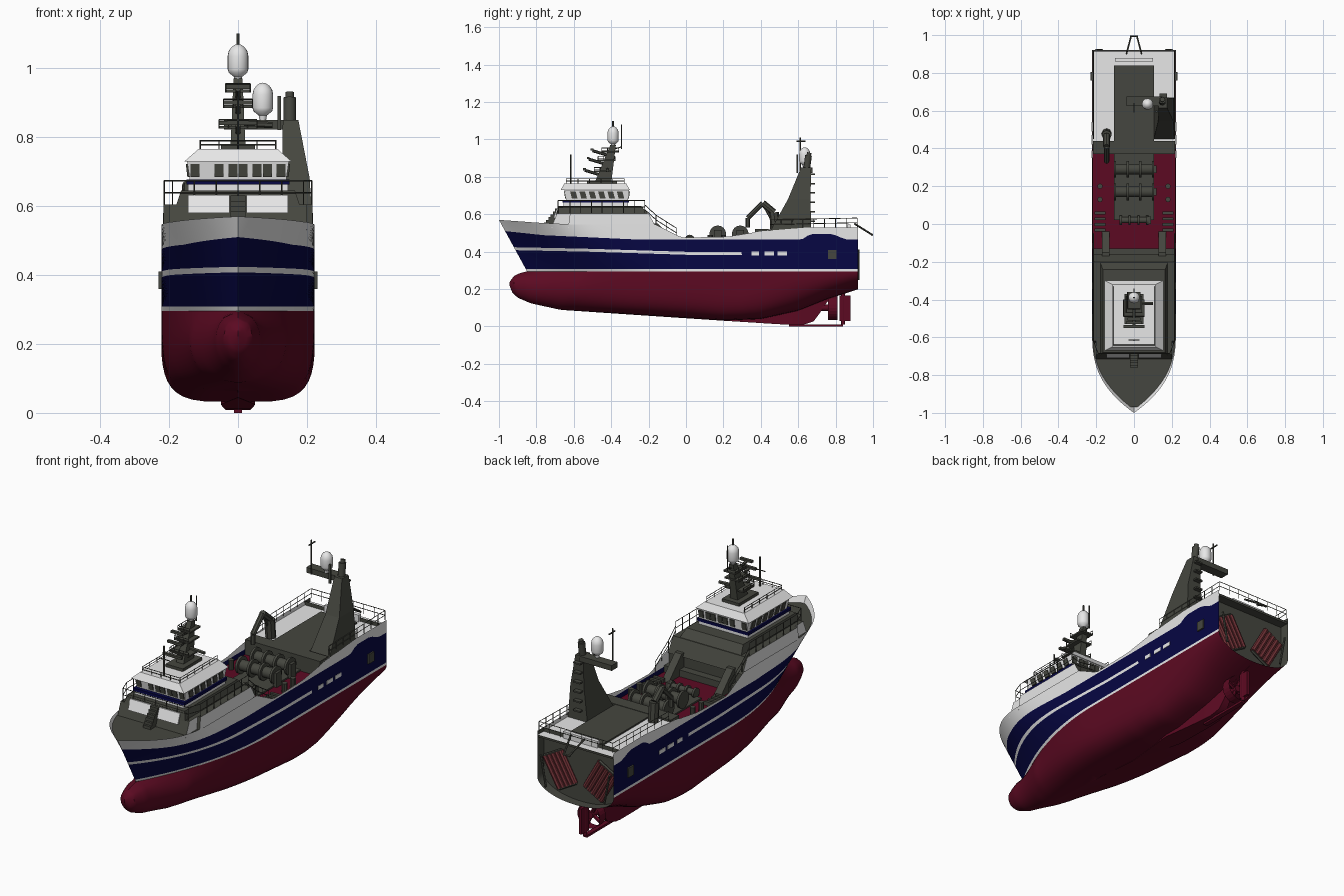
import bpy, bmesh, math
from mathutils import Vector

cube = bpy.data.objects.get("Cube")
if cube:
    bpy.data.objects.remove(cube)

# Materials
COLOURS = {
    "hull red": (0.108, 0.003, 0.016),
    "hull blue": (0.002, 0.002, 0.056),
    "white paint": (0.82, 0.82, 0.82),
    "dark grey steel": (0.06, 0.062, 0.05),
    "faded door red": (0.17, 0.032, 0.038),
}
RED, BLUE, WHITE, GREY, DOOR = range(len(COLOURS))
MATERIALS = []
for label, rgb in COLOURS.items():
    mat = bpy.data.materials.new(label)
    mat.use_nodes = True
    mat.diffuse_color = (*rgb, 1)
    mat.node_tree.nodes["Principled BSDF"].inputs["Base Color"].default_value = (*rgb, 1)
    MATERIALS.append(mat)


# Helpers
def interp(value, points):
    for (a, fa), (b, fb) in zip(points, points[1:]):
        if value <= b:
            return fa + (fb - fa) * max(0, (value - a) / (b - a))
    return points[-1][1]


def finish(name, bm, recalc=True):
    if recalc:
        bmesh.ops.recalc_face_normals(bm, faces=bm.faces)
    mesh = bpy.data.meshes.new(name)
    bm.to_mesh(mesh)
    bm.free()
    for mat in MATERIALS:
        mesh.materials.append(mat)
    obj = bpy.data.objects.new(name, mesh)
    bpy.context.collection.objects.link(obj)
    bpy.ops.object.select_all(action="DESELECT")
    obj.select_set(True)
    bpy.context.view_layer.objects.active = obj
    bpy.ops.object.shade_smooth_by_angle(angle=math.radians(35))


def taper(bm, mat, low, high):
    """Block between two level rectangles, each (x0, x1, y0, y1, z)."""
    rings = []
    for x0, x1, y0, y1, z in (low, high):
        rings.append([bm.verts.new((x, y, z)) for x, y in ((x0, y0), (x1, y0), (x1, y1), (x0, y1))])
    a, b = rings
    faces = [bm.faces.new(a[::-1]), bm.faces.new(b)]
    faces += [bm.faces.new((a[i], a[(i + 1) % 4], b[(i + 1) % 4], b[i])) for i in range(4)]
    for face in faces:
        face.material_index = mat
    return faces


def box(bm, mat, x, y, z):
    taper(bm, mat, (*x, *y, z[0]), (*x, *y, z[1]))


def bar(bm, mat, start, end, radius, sides=6):
    start, end = Vector(start), Vector(end)
    made = bmesh.ops.create_cone(bm, cap_ends=True, segments=sides, radius1=radius,
                                 radius2=radius, depth=(end - start).length)["verts"]
    turn = (end - start).to_track_quat("Z", "Y").to_matrix()
    for v in made:
        v.co = turn @ v.co + (start + end) / 2
        for face in v.link_faces:
            face.material_index = mat


def rail(bm, points, height=0.05, gap=0.06):
    for a, b in zip(points, points[1:]):
        a, b, up = Vector(a), Vector(b), Vector((0, 0, height))
        for level in (0.5, 1):
            bar(bm, GREY, a + up * level, b + up * level, 0.002, 4)
        count = max(1, round((b - a).length / gap))
        for i in range(count + 1):
            foot = a.lerp(b, i / count)
            bar(bm, GREY, foot, foot + up, 0.002, 4)


def lathe(name, x, y, z, mat, profile):
    bm = bmesh.new()
    points = [bm.verts.new((x + r, y, z + h)) for r, h in profile]
    edges = [bm.edges.new(pair) for pair in zip(points, points[1:])]
    bmesh.ops.spin(bm, geom=points + edges, cent=(x, y, 0), axis=(0, 0, 1), angle=math.tau, steps=20)
    bmesh.ops.remove_doubles(bm, verts=bm.verts, dist=0.0005)
    for face in bm.faces:
        face.material_index = mat
    finish(name, bm)


# Hull form
WATER, STERN, TRANSOM, BEAM = 0.295, 0.92, 0.87, 0.222


def stem(z):
    return -0.85 - 0.15 * (z - WATER) / 0.275


def half_width(y, z):
    flare = min(1, max(0, (z - WATER) / 0.26))
    along = min(1, max(0, (y - stem(z)) / (0.8 - 0.39 * flare)))
    return BEAM * (1 - (1 - along) ** (2 + flare * 0.7))


def shell(name, rings, rule):
    """Skin half sections on both sides and close them with a recessed grey transom."""
    rings.append([(x * 0.985, TRANSOM, z) for x, y, z in rings[-1]])
    bm = bmesh.new()
    for side in (1, -1):
        grid = [[bm.verts.new((x * side, y, z)) for x, y, z in ring] for ring in rings]
        for a, b in zip(grid, grid[1:]):
            for row in range(len(a) - 1):
                quad = (a[row], b[row], b[row + 1], a[row + 1])
                face = bm.faces.new(quad[::side])
                face.material_index = GREY if b is grid[-1] else rule(row, a[row].co.y)
        last = grid[-1]
        middle = [bm.verts.new((0, TRANSOM, last[i].co.z)) for i in (-1, 0)]
        bm.faces.new((last + middle)[::side]).material_index = GREY
    bmesh.ops.remove_doubles(bm, verts=bm.verts, dist=0.0002)
    finish(name, bm, recalc=False)


steps = [(i / 80) ** 1.3 for i in range(81)]
sheer = ((-1, 0.57), (-0.8, 0.555), (-0.6, 0.545), (-0.17, 0.545), (-0.05, 0.475), (0.2, 0.48), (0.4, 0.51), (0.65, 0.53))
blue_top = ((-1, 0.51), (-0.8, 0.488), (-0.3, 0.465), (0.61, 0.465), (0.66, 0.495), (0.78, 0.495), (0.85, 0.465))
stripe = ((-1, 0.408), (-0.6, 0.4), (0, 0.382))
rings = []
for t in steps:
    guess = -1 + t * (STERN + 1)
    low = interp(guess, stripe)
    ring = []
    for z in (WATER, 0.308, low, low + 0.016, interp(guess, blue_top), interp(guess, sheer)):
        y = stem(z) + (STERN - stem(z)) * t
        ring.append((half_width(y, z), y, z))
    rings.append(ring)
shell("hull_topsides", rings, lambda row, y: WHITE if row in (0, 4) or (row == 2 and y < 0.28) else BLUE)

# Underwater body: body bottom, centreline, bulb and skeg run along the length
bilge = ((-0.945, 0.225), (-0.93, 0.185), (-0.9, 0.155), (-0.83, 0.125), (-0.67, 0.09), (-0.3, 0.065),
         (0.2, 0.032), (0.4, 0.04), (0.6, 0.085), (0.75, 0.145), (STERN, 0.2))
centre = ((-0.3, 0.064), (0.2, 0.031), (0.5, 0.012), (0.62, 0.008), (0.68, 0.025), (0.73, 0.09), (0.76, 0.15), (0.77, 1))
crown = ((-0.945, 0.235), (-0.92, 0.27), (-0.89, 0.285), (-0.85, WATER))
bulb = ((-0.945, 0), (-0.92, 0.04), (-0.85, 0.065), (-0.6, 0.1), (-0.2, 0))
skeg = ((0, 0), (0.3, 0.05), (0.6, 0.035), (0.74, 0.015), (0.78, 0))
fullness = ((-0.85, 1.8), (-0.3, 3.6), (0.3, 4.5), (0.6, 2.8), (STERN, 2.1))
rings = []
for t in steps:
    y = -0.945 + t * (STERN + 0.945)
    body_low, top, power = interp(y, bilge), interp(y, crown), interp(y, fullness)
    bottom = body_low - 0.001
    if y > -0.3:
        bottom = min(bottom, interp(y, centre))
    heights = [bottom + (body_low - bottom) * k / 3 for k in range(3)]
    heights += [body_low + (top - body_low) * (1 - math.cos(j / 14 * math.pi / 2)) for j in range(15)]
    ring = [(0, y, bottom)]
    for z in heights:
        level = min(1, max(0, (z - body_low) / (WATER - body_low)))
        body = half_width(y, WATER) * (1 - (1 - level) ** power) ** (1 / power)
        nose = interp(y, bulb) * math.sqrt(max(0, 1 - (2 * (z - bottom) / (top - bottom) - 1) ** 2))
        parts = (body, nose, interp(y, skeg))
        ring.append((min(BEAM, sum(part ** 2.5 for part in parts) ** 0.4), y, z))
    rings.append(ring)
shell("hull_bottom", rings, lambda row, y: RED)

# Propeller nozzle and rudder
bm = bmesh.new()
box(bm, RED, (-0.012, 0.012), (0.55, 0.84), (0, 0.012))
box(bm, RED, (-0.008, 0.008), (0.82, 0.88), (0.03, 0.165))
bar(bm, RED, (0, 0.84, 0.01), (0, 0.84, 0.22), 0.01, 12)
bar(bm, RED, (0, 0.68, 0.1), (0, 0.8, 0.1), 0.018, 12)
ring = [Vector((math.cos(a * math.tau / 24), 0, math.sin(a * math.tau / 24))) * 0.065 for a in range(24)]
for a, b in zip(ring, ring[1:] + ring[:1]):
    quad = [p + Vector((0, y, 0.1)) for p, y in ((a, 0.76), (b, 0.76), (b, 0.81), (a, 0.81))]
    bm.faces.new([bm.verts.new(p) for p in quad]).material_index = RED
for blade in range(4):
    angle = blade * math.pi / 2 + 0.4
    bar(bm, RED, (0, 0.78, 0.1), (0.058 * math.cos(angle), 0.79, 0.1 + 0.058 * math.sin(angle)), 0.01)
finish("rudder_and_propeller", bm)


# Decks
def deck(name, y0, y1, z, mat):
    bm = bmesh.new()
    ys = [y0 + (y1 - y0) * (i / 20) ** 1.5 for i in range(21)]
    right = [(half_width(y, z) - 0.002, y, z) for y in ys]
    left = [(-x, y, z) for x, y, z in reversed(right)]
    bm.faces.new([bm.verts.new(p) for p in right + left]).material_index = mat
    finish(name, bm, recalc=False)


deck("forecastle_deck", -0.97, -0.17, 0.54, GREY)
deck("main_deck", -0.18, 0.4, 0.44, RED)
deck("aft_deck", 0.4, STERN - 0.002, 0.51, WHITE)
bm = bmesh.new()
box(bm, GREY, (-0.218, 0.218), (-0.185, -0.13), (0.44, 0.475))
box(bm, GREY, (-0.218, 0.218), (-0.185, -0.17), (0.44, 0.542))
box(bm, GREY, (-0.105, 0.105), (0.02, 0.4), (0.44, 0.448))
box(bm, GREY, (-0.218, 0.218), (0.37, 0.44), (0.44, 0.52))
box(bm, GREY, (-0.105, 0.105), (0.44, 0.84), (0.51, 0.518))
box(bm, GREY, (-0.218, 0.218), (TRANSOM, 0.918), (0.498, 0.508))
box(bm, WHITE, (-0.1, 0.1), (0.86, 0.88), (0.51, 0.545))
for side in (-1, 1):
    taper(bm, GREY, (side * 0.15 - 0.02, side * 0.15 + 0.02, -0.18, -0.04, 0.44),
          (side * 0.15 - 0.02, side * 0.15 + 0.02, -0.18, -0.15, 0.55))
    for i in range(4):
        box(bm, GREY, sorted((side * 0.15, side * 0.21)), (i * 0.03 - 0.04, i * 0.03 - 0.025), (0.44, 0.46))
finish("deck_fittings", bm)

# Deckhouse: full-width white base, grey upper band, bridge and visor
bm = bmesh.new()
for mat, low, high in (
        (WHITE, (-0.217, 0.217, -0.63, -0.16, 0.53), (-0.216, 0.216, -0.62, -0.2, 0.605)),
        (WHITE, (-0.2, 0.2, -0.72, -0.62, 0.53), (-0.2, 0.2, -0.69, -0.62, 0.605)),
        (GREY, (-0.18, 0.18, -0.695, -0.2, 0.6), (-0.165, 0.165, -0.68, -0.24, 0.645))):
    faces = taper(bm, mat, low, high)
    for index in (1, 2, 4):
        faces[index].material_index = GREY
for side in (-1, 1):
    x = sorted((side * 0.025, side * 0.145))
    taper(bm, WHITE, (*x, -0.709, -0.7, 0.58), (*x, -0.69, -0.68, 0.632))
for i in range(6):
    box(bm, GREY, (-0.022, 0.022), (i * 0.012 - 0.76, i * 0.012 - 0.74), (0.53, 0.555 + i * 0.015))
box(bm, WHITE, (-0.145, 0.145), (-0.655, -0.31), (0.64, 0.662))
box(bm, BLUE, (-0.15, 0.15), (-0.66, -0.305), (0.662, 0.677))
taper(bm, WHITE, (-0.14, 0.14, -0.64, -0.31, 0.677), (-0.148, 0.148, -0.65, -0.305, 0.732))
taper(bm, WHITE, (-0.155, 0.155, -0.67, -0.3, 0.73), (-0.115, 0.115, -0.65, -0.32, 0.765))
finish("deckhouse", bm)

# Wheelhouse windows
bm = bmesh.new()
for x in (-0.125, -0.055, -0.015, 0.015, 0.055, 0.085, 0.125):
    for low, high in ((-0.646, -0.652), (-0.313, -0.308)):
        taper(bm, GREY, (x - 0.013, x + 0.013, low, low + 0.008, 0.685), (x - 0.013, x + 0.013, high, high + 0.008, 0.722))
for i in range(6):
    y = -0.595 + i * 0.05
    for x in (-0.144, 0.144):
        taper(bm, GREY, (x - 0.003, x + 0.003, y - 0.015, y + 0.015, 0.685),
              (x * 1.03 - 0.003, x * 1.03 + 0.003, y - 0.025, y + 0.005, 0.722))
finish("wheelhouse_windows", bm)

# Main mast with radar platforms
bm = bmesh.new()
taper(bm, GREY, (-0.022, 0.022, -0.49, -0.4, 0.765), (-0.013, 0.013, -0.405, -0.375, 0.97))
box(bm, GREY, (-0.05, 0.05), (-0.53, -0.37), (0.765, 0.78))
for z, reach, y in ((0.825, 0.055, -0.44), (0.885, 0.042, -0.42), (0.93, 0.035, -0.4)):
    box(bm, GREY, (-reach, reach), (y - 0.05, y + 0.04), (z, z + 0.008))
    rail(bm, [(reach, y - 0.05, z), (-reach, y - 0.05, z), (-reach, y + 0.04, z)], 0.025, 0.03)
    bar(bm, GREY, (0, y, z - 0.02), (0, y - 0.1, z + 0.01), 0.008)
    box(bm, GREY, (-reach, reach), (y - 0.11, y - 0.095), (z + 0.01, z + 0.022))
bar(bm, GREY, (0, -0.42, 0.84), (0.1, -0.42, 0.835), 0.009)
bar(bm, GREY, (0, -0.39, 0.94), (0, -0.39, 1.1), 0.005)
bar(bm, GREY, (0, -0.38, 0.95), (0, -0.345, 0.96), 0.003)
bar(bm, GREY, (0, -0.345, 0.95), (0, -0.345, 1.08), 0.003)
bar(bm, GREY, (0, -0.615, 0.76), (0, -0.615, 0.92), 0.004)
bar(bm, GREY, (-0.03, -0.615, 0.85), (0.03, -0.615, 0.85), 0.003)
finish("main_mast", bm)
DOME = ((0.008, -0.045), (0.012, -0.022), (0.027, -0.01), (0.03, 0), (0.03, 0.038), (0.027, 0.053),
        (0.018, 0.065), (0.009, 0.071), (0, 0.073))
lathe("mast_radome", 0, -0.39, 0.997, WHITE, DOME)
lathe("stern_radome", 0.072, 0.635, 0.885, WHITE, DOME)

# Stern tower
bm = bmesh.new()
taper(bm, GREY, (0.105, 0.218, 0.45, 0.67, 0.51), (0.128, 0.208, 0.545, 0.665, 0.68))
taper(bm, GREY, (0.128, 0.208, 0.545, 0.665, 0.68), (0.13, 0.175, 0.615, 0.67, 0.85))
bar(bm, GREY, (0.15, 0.645, 0.84), (0.15, 0.655, 0.915), 0.018, 12)
bar(bm, GREY, (0.15, 0.655, 0.91), (0.15, 0.66, 0.93), 0.012, 12)
box(bm, GREY, (-0.04, 0.15), (0.625, 0.675), (0.822, 0.85))
box(bm, GREY, (0.115, 0.125), (0.59, 0.6), (0.82, 0.92))
bar(bm, GREY, (0.072, 0.635, 0.84), (0.072, 0.635, 0.88), 0.008)
bar(bm, GREY, (0, 0.61, 0.83), (0, 0.61, 1.01), 0.004)
bar(bm, GREY, (0, 0.59, 0.99), (0, 0.64, 0.99), 0.004)
for i in range(6):
    box(bm, GREY, (0.135, 0.175), (0.66, 0.69), (0.56 + i * 0.05, 0.568 + i * 0.05))
finish("stern_tower", bm)

# Winches
bm = bmesh.new()
for y, z, width, radius in ((0.17, 0.495, 0.1, 0.028), (0.29, 0.495, 0.1, 0.028), (0.02, 0.465, 0.07, 0.016)):
    bar(bm, GREY, (-width, y, z), (width, y, z), radius, 16)
    for x in (-width, -width / 3, width / 3, width):
        bar(bm, GREY, (x - 0.006, y, z), (x + 0.006, y, z), radius * 1.6, 16)
    box(bm, GREY, (width, width + 0.02), (y - 0.02, y + 0.02), (0.44, z + 0.02))
for side in (-1, 1):
    for y in (0.13, 0.2):
        bar(bm, GREY, (side * 0.18, y, 0.44), (side * 0.18, y, 0.49), 0.014, 10)
finish("winches", bm)

# Deck crane
bm = bmesh.new()
joints = [(-0.145, 0.48, 0.51), (-0.145, 0.47, 0.61), (-0.145, 0.41, 0.66), (-0.145, 0.33, 0.58)]
for start, end, radius in zip(joints, joints[1:], (0.026, 0.018, 0.014)):
    bar(bm, GREY, start, end, radius, 8)
bar(bm, GREY, (-0.145, 0.47, 0.55), (-0.145, 0.42, 0.64), 0.007)
bar(bm, GREY, joints[3], (-0.145, 0.33, 0.53), 0.012)
finish("deck_crane", bm)

# Railings
bm = bmesh.new()
rail(bm, [(0.215, 0.45, 0.52), (0.215, 0.915, 0.53), (-0.215, 0.915, 0.53), (-0.215, 0.45, 0.52)])
rail(bm, [(0.11, -0.33, 0.765), (0.11, -0.64, 0.765), (-0.11, -0.64, 0.765), (-0.11, -0.33, 0.765)], 0.025)
for side in (-1, 1):
    rail(bm, [(side * 0.214, y, z) for y, z in ((-0.22, 0.6), (-0.16, 0.545), (-0.05, 0.475))])
    rail(bm, [(side * 0.214, -0.22, 0.605), (side * 0.214, -0.62, 0.605), (side * 0.19, -0.685, 0.605),
              (0, -0.685, 0.605)], 0.068)
finish("railings", bm)

# Stern frame and trawl doors
bm = bmesh.new()
for side in (-1, 1):
    bar(bm, GREY, (side * 0.04, 0.9, 0.55), (side * 0.015, 0.996, 0.49), 0.005)
    bar(bm, GREY, (side * 0.2, 0.922, 0.41), (side * 0.17, 0.922, 0.25), 0.006)
    top, low = Vector((side * 0.16, TRANSOM + 0.008, 0.415)), Vector((side * 0.075, TRANSOM + 0.008, 0.265))
    across = Vector((side * 0.05, 0, -0.028))
    for i in range(-2, 3):
        bar(bm, DOOR, top + across * i * 0.45, low + across * i * 0.45, 0.014, 8)
    for point in (top, low):
        bar(bm, GREY, point - across, point + across, 0.009)
bar(bm, GREY, (-0.02, 0.994, 0.49), (0.02, 0.994, 0.49), 0.006)
finish("trawl_doors", bm)

# Side fittings and painted marks
bm = bmesh.new()
for side in (-1, 1):
    box(bm, GREY, sorted((side * 0.22, side * 0.23)), (0.76, 0.805), (0.36, 0.41))
    for start, end in ((0.355, 0.385), (0.425, 0.465), (0.495, 0.535)):
        box(bm, WHITE, sorted((side * 0.221, side * 0.224)), (start - 0.005, end + 0.005), (0.38, 0.4))
finish("side_fittings", bm)
